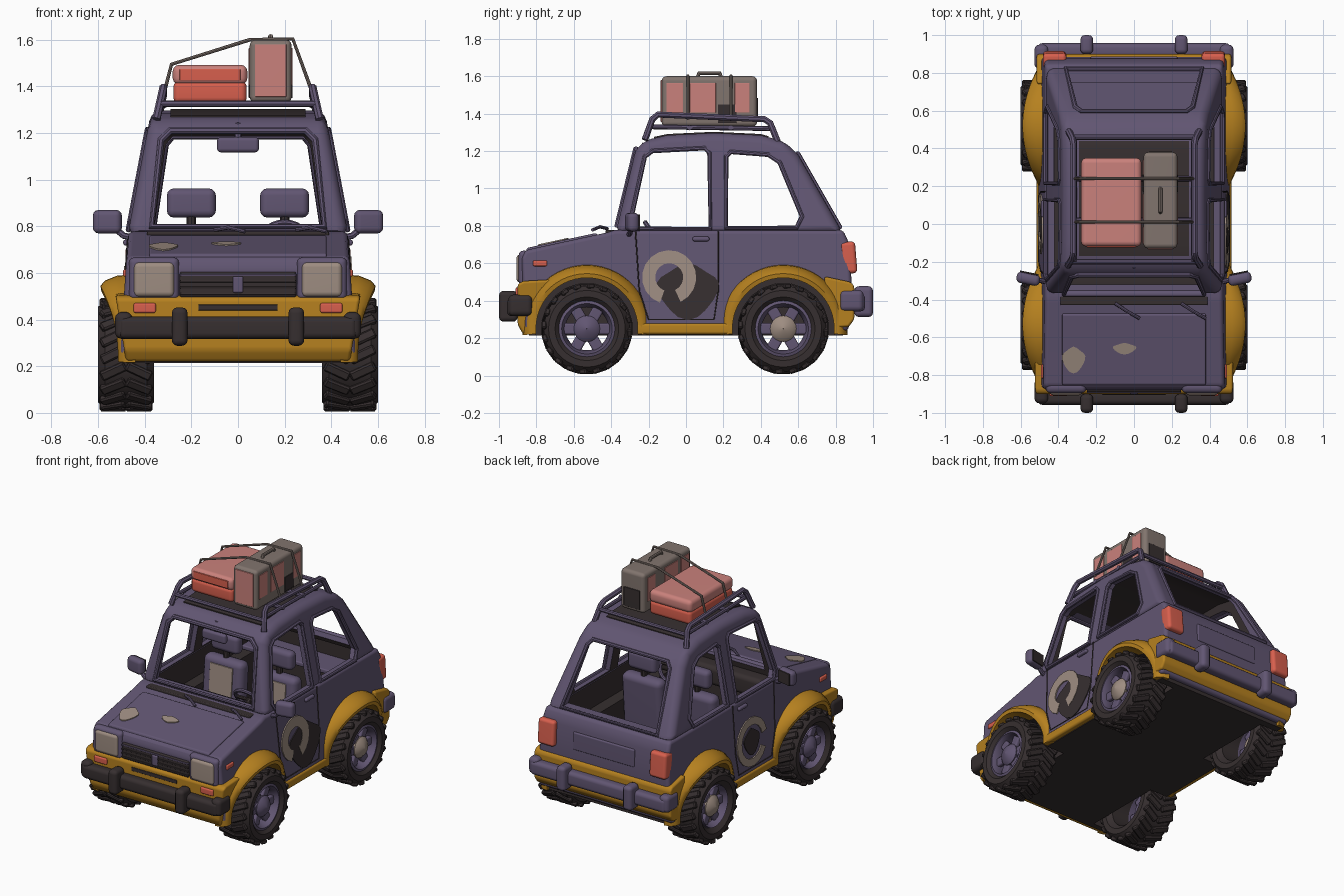
import bpy, bmesh, math
from math import cos, sin, pi, radians
from mathutils import Matrix, Vector

cube = bpy.data.objects.get("Cube")
if cube:
    bpy.data.objects.remove(cube)


def mat(name, *rgb):
    m = bpy.data.materials.new(name)
    m.use_nodes = True
    m.diffuse_color = (*rgb, 1)
    m.node_tree.nodes["Principled BSDF"].inputs["Base Color"].default_value = (*rgb, 1)
    return m


purple = mat("dusty purple", .12, .092, .168)
yellow = mat("mustard yellow", .47, .22, .014)
dark = mat("charcoal", .037, .028, .029)
tan = mat("worn tan", .34, .265, .22)
brown = mat("grey brown", .22, .175, .155)
pink = mat("faded pink", .59, .22, .2)
red = mat("lamp red", .68, .115, .075)


def smooth(o):
    bpy.ops.object.select_all(action='DESELECT')
    o.select_set(True)
    bpy.context.view_layer.objects.active = o
    bpy.ops.object.shade_smooth_by_angle(angle=radians(35))
    o.modifiers.new("normals", 'WEIGHTED_NORMAL').keep_sharp = True


def finish(name, bm, m, shade=True):
    bmesh.ops.recalc_face_normals(bm, faces=bm.faces)
    me = bpy.data.meshes.new(name)
    bm.to_mesh(me)
    bm.free()
    me.materials.append(m)
    me.materials.append(dark)
    o = bpy.data.objects.new(name, me)
    bpy.context.collection.objects.link(o)
    if shade:
        smooth(o)
    return o


def rounded(bm, amount, seg=3):
    edges = [e for e in bm.edges if len(e.link_faces) == 2 and e.calc_face_angle(0) > .5]
    bmesh.ops.bevel(bm, geom=edges, offset=amount, segments=seg, profile=.5, affect='EDGES', clamp_overlap=True)


def box(name, loc, size, m, bev=.02, rot=(0, 0, 0), shade=True):
    bm = bmesh.new()
    bmesh.ops.create_cube(bm, size=1, matrix=Matrix.Diagonal((*size, 1)))
    if bev:
        rounded(bm, bev)
    o = finish(name, bm, m, shade)
    o.location, o.rotation_euler = loc, rot
    return o


def bridge(name, a, b, m, bev=0, shade=True):
    """Solid between two matching loops of points."""
    bm = bmesh.new()
    va, vb = [bm.verts.new(p) for p in a], [bm.verts.new(p) for p in b]
    bm.faces.new(va)
    bm.faces.new(vb[::-1])
    for i in range(len(va)):
        j = (i + 1) % len(va)
        bm.faces.new((va[j], va[i], vb[i], vb[j]))
    bmesh.ops.recalc_face_normals(bm, faces=bm.faces)
    if bev:
        rounded(bm, bev)
    return finish(name, bm, m, shade)


def slab(name, prof, width, m, bev=0, shade=True):
    """Side profile (y, z) spread to a half width that depends on z."""
    return bridge(name, [(-width(z), y, z) for y, z in prof],
                  [(width(z), y, z) for y, z in prof], m, bev, shade)


def plate(name, pts, normal, m):
    n = Vector(normal)
    return bridge(name, [Vector(p) - n * .003 for p in pts], [Vector(p) + n * .006 for p in pts], m)


def lathe(name, prof, centre, m, start=0, sweep=2 * pi, steps=36, flare=lambda a: 1):
    """Closed profile (x, radius) turned about an axle along x."""
    bm = bmesh.new()
    full = sweep > 6.2
    rings = []
    for i in range(steps if full else steps + 1):
        a = start + sweep * i / steps
        rings.append([bm.verts.new((centre[0] + x * flare(a), centre[1] + r * cos(a), centre[2] + r * sin(a)))
                      for x, r in prof])
    for i in range(steps):
        p, q = rings[i], rings[(i + 1) % len(rings)]
        for k in range(len(prof)):
            l = (k + 1) % len(prof)
            bm.faces.new((p[k], p[l], q[l], q[k]))
    if not full:
        bm.faces.new(rings[0])
        bm.faces.new(rings[-1])
    return finish(name, bm, m)


def tube(name, pts, r, m, cyclic=False):
    cu = bpy.data.curves.new(name, 'CURVE')
    cu.dimensions, cu.bevel_depth, cu.bevel_resolution = '3D', r, 2
    cu.use_fill_caps = True
    sp = cu.splines.new('POLY')
    sp.points.add(len(pts) - 1)
    for p, c in zip(sp.points, pts):
        p.co = (*c, 1)
    sp.use_cyclic_u = cyclic
    cu.materials.append(m)
    o = bpy.data.objects.new(name, cu)
    bpy.context.collection.objects.link(o)
    bpy.ops.object.select_all(action='DESELECT')
    o.select_set(True)
    bpy.context.view_layer.objects.active = o
    bpy.ops.object.convert(target='MESH')
    smooth(bpy.context.object)


def cut(o, cutter, inside):
    for p in cutter.data.polygons:
        p.material_index = inside
    cutter.hide_render = True
    b = o.modifiers.new("cut", 'BOOLEAN')
    b.operation, b.solver, b.object = 'DIFFERENCE', 'EXACT', cutter
    bpy.context.view_layer.objects.active = o
    bpy.ops.object.modifier_apply(modifier="cut")


lower_w = lambda z: .507 - (z - .24) * .068
upper_w = lambda z: .47 - (z - .78) * .19
screen_y = lambda z: -.37 + (z - .79) * .244
tail_y = lambda z: .84 - (z - .76) * .571
hood_z = lambda y: .67 + (y + .86) * .216
AXLES = (-.53, .52)

# Lower body and cabin shells
body = slab("lower_body", [(-.86, .24), (-.88, .63), (-.86, .67), (-.42, .765), (-.38, .778),
                           (.84, .778), (.875, .7), (.885, .5), (.87, .24)], lower_w, purple, .03, False)
cabin = slab("cabin", [(-.377, .76), (-.27, 1.2), (-.23, 1.255), (-.1, 1.285), (.15, 1.297), (.4, 1.285),
                       (.53, 1.25), (.6, 1.18), (.84, .76)], upper_w, purple, .045, False)
# Yellow skirts and floor
skirts = [
    slab("front_apron", [(-.87, .22), (-.9, .27), (-.9, .49), (-.87, .505), (-.6, .52), (-.6, .22)],
         lambda z: .48 + (z - .22) * .16, yellow, .015, False),
    slab("rear_apron", [(.74, .25), (.74, .53), (.88, .5), (.9, .48), (.9, .3), (.87, .26)],
         lambda z: .515, yellow, .015, False),
    slab("sills", [(-.4, .22), (-.4, .28), (.4, .28), (.4, .22)], lambda z: .515, yellow, .015, False),
    box("floor", (0, 0, .23), (.96, 1.68, .03), dark, 0, shade=False)]

# Hollows, wheel wells and window openings
wells = bmesh.new()
for s in (1, -1):
    for y in AXLES:
        bmesh.ops.create_cone(wells, cap_ends=True, segments=36, radius1=.275, radius2=.275, depth=.34,
                              matrix=Matrix.Translation((s * .52, y, .25)) @ Matrix.Rotation(pi / 2, 4, 'Y'))
wells = finish("well_cutter", wells, dark, False)
footwell = box("footwell_cutter", (0, .2, .5), (.68, 1.06, .4), dark, 0, shade=False)
doorwell = box("doorwell_cutter", (0, .225, .75), (.84, 1.11, .28), dark, 0, shade=False)
hollow = slab("cabin_cutter", [(-.34, .7), (-.235, 1.2), (-.1, 1.235), (.4, 1.235), (.52, 1.215), (.57, 1.17),
                               (.79, .7)], lambda z: upper_w(z) - .045, dark, 0, False)
front_glass = [(-.27, .785), (-.295, .83), (-.22, 1.17), (-.18, 1.2), (.1, 1.215), (.125, 1.19), (.13, .785)]
rear_glass = [(.215, .79), (.215, 1.17), (.24, 1.195), (.44, 1.18), (.5, 1.14), (.62, .85), (.59, .79)]
screen = [(-.37, .8), (-.33, 1.17), (-.29, 1.21), (.29, 1.21), (.33, 1.17), (.37, .8)]
tailgate = [(-.36, .79), (-.31, 1.15), (-.28, 1.185), (.28, 1.185), (.31, 1.15), (.36, .79)]
openings = [slab("window_cutter", g, lambda z: .7, purple, 0, False) for g in (front_glass, rear_glass)]
openings += [bridge("screen_cutter", [(x, a, z) for x, z in g], [(x, b, z) for x, z in g], purple, 0, False)
             for g, a, b in ((screen, -.7, 0), (tailgate, .3, 1.1))]
for o in [body] + skirts:
    cut(o, wells, 1)
for c in (footwell, doorwell):
    cut(body, c, 1)
cut(cabin, hollow, 1)
for c in openings:
    cut(cabin, c, 0)
for c in [wells, footwell, doorwell, hollow] + openings:
    bpy.data.objects.remove(c)
for o in [body, cabin] + skirts:
    smooth(o)

# Window surrounds
tube("windscreen_frame", [(x, screen_y(z), z) for x, z in screen], .016, purple, True)
tube("rear_window_frame", [(x, tail_y(z), z) for x, z in tailgate], .014, purple, True)
for s in (1, -1):
    for g in (front_glass, rear_glass):
        tube("side_window_frame", [(s * upper_w(z), y, z) for y, z in g], .013, purple, True)
    # Door seam, handle, mirror
    tube("door_seam", [(s * lower_w(z), y, z) for y, z in
                       ((-.27, .77), (-.25, .45), (-.2, .3), (.15, .3), (.172, .45), (.172, .77))], .004, dark)
    box("door_handle", (s * .48, .08, .73), (.025, .09, .025), purple, .01)
    tube("mirror_arm", [(s * .45, -.31, .75), (s * .49, -.3, .76), (s * .55, -.29, .81)], .014, purple)
    box("mirror", (s * .56, -.29, .82), (.125, .06, .1), purple, .024, (0, 0, s * .2))
    box("mirror_face", (s * .554, -.26, .82), (.1, .008, .08), dark, .002, (0, 0, s * .2))
    # Lamps
    box("headlamp_surround", (s * .36, -.865, .575), (.215, .06, .185), purple, .025)
    box("headlamp", (s * .36, -.885, .572), (.175, .045, .15), tan, .022)
    box("front_indicator", (s * .4, -.9, .45), (.095, .022, .042), red, .008)
    box("side_marker", (s * lower_w(.6), -.78, .6), (.02, .075, .032), red, .008)
    box("tail_lamp", (s * .42, .87, .63), (.125, .08, .17), red, .02, (.08, 0, 0))
    # Seats
    box("seat_cushion", (s * .2, 0, .42), (.28, .34, .13), purple, .04)
    box("seat_back", (s * .2, .15, .61), (.3, .1, .38), purple, .04, (-.08, 0, 0))
    box("seat_patch", (s * .2, .099, .63), (.17, .008, .26), tan, .003, (-.08, 0, 0))
    box("headrest", (s * .2, .168, .9), (.21, .075, .125), purple, .03)
    tube("headrest_post", [(s * .2, .16, .76), (s * .2, .165, .86)], .02, dark)

# Dashboard, shelf, steering wheel, inside mirror
box("dashboard", (0, -.29, .7), (.8, .12, .13), dark, .03)
box("rear_shelf", (0, .69, .65), (.78, .2, .03), purple, .008)
tilt = Matrix.Rotation(radians(-55), 3, 'X')
hub = Vector((.2, -.16, .735))
tube("steering_wheel", [hub + tilt @ Vector((.1 * cos(i * pi / 12), .1 * sin(i * pi / 12), 0))
                        for i in range(24)], .013, purple, True)
tube("steering_column", [(.2, -.28, .66), hub], .016, dark)
tube("steering_spoke", [hub - Vector((.1, 0, 0)), hub + Vector((.1, 0, 0))], .012, dark)
box("inside_mirror", (0, -.25, 1.15), (.18, .035, .065), purple, .016)
tube("inside_mirror_stem", [(0, -.25, 1.15), (0, -.22, 1.24)], .015, purple)

# Grille, hood panel, wipers, number plate recess
box("grille", (0, -.875, .55), (.5, .03, .11), dark, .01)
for i in range(4):
    box("grille_slat", (0, -.888, .51 + i * .027), (.5, .015, .009), purple if i == 3 else dark, .003)
box("grille_block", (0, -.89, .55), (.045, .02, .07), purple, .008)
box("apron_slot", (0, -.9, .452), (.34, .008, .025), dark, .003)
slab("hood_panel", [(y, hood_z(y) + h) for y, h in ((-.86, -.02), (-.85, .01), (-.48, .01), (-.46, -.02))],
     lambda z: .38, purple, .008)
box("cowl_strip", (0, -.405, .768), (.78, .05, .02), dark, .006)
for x in (-.1, .25):
    tube("wiper", [(x, -.42, .785), (x + .06, -.46, .795), (x + .13, -.5, .778)], .009, purple)
box("tailgate_panel", (0, .878, .62), (.46, .02, .12), purple, .009)

# Bumpers
for d, m, h in ((-1, dark, .365), (1, purple, .39)):
    box("bumper", (0, d * .92, h), (1.02, .075, .095), m, .025)
    for s in (1, -1):
        box("bumper_end", (s * .49, d * .885, h + .01), (.075, .13, .115), m, .028)
        box("bumper_guard", (s * .25, d * .95, h + .005), (.068, .1, .165), m, .025)

# Wheels and arches
tyre = [(-.09, .14), (-.12, .17), (-.12, .205), (-.09, .23), (.09, .23), (.12, .205), (.12, .17), (.09, .14)]
for s in (1, -1):
    for y in AXLES:
        c = (s * .48, y, .25)
        lathe("wheel_arch", [(s * x, r) for x, r in
                             ((0, .345), (.08, .338), (.13, .318), (.15, .295), (.146, .272), (0, .272))],
              (s * .44, y, .25), yellow, -.1, pi + .2, 28, lambda a: .5 + .5 * max(0, sin(a)) ** 2)
        lathe("tyre", tyre, c, dark)
        lugs = bmesh.new()
        for k in range(20):
            for t in (1, -1):
                spot = Matrix.Rotation(k * pi / 10, 4, 'X') @ Matrix.Translation((t * .055, 0, .228))
                bmesh.ops.create_cube(lugs, size=1, matrix=Matrix.Translation(c) @ spot @ Matrix.Rotation(
                    t * s * .45, 4, 'Z') @ Matrix.Diagonal((.115, .042, .03, 1)))
        rounded(lugs, .007, 1)
        finish("tread", lugs, dark)
        lathe("rim", [(-.09, .15), (-.09, .135), (s * .06, .115), (s * .105, .135), (.1, .15)], c, purple)
        for k in range(6):
            a = k * pi / 3
            box("rim_spoke", (c[0] + s * .06, y + .09 * cos(a), .25 + .09 * sin(a)), (.03, .09, .06),
                purple, .01, (a, 0, 0))
        lathe("hub", [(s * x, r) for x, r in ((.02, .001), (.02, .06), (.08, .07), (.1, .05), (.112, .001))],
              c, tan if y > 0 else purple, steps=20)


# Worn paint patches
def blob(cx, cy, rx, ry, n=20):
    return [(cx + rx * cos(a) * (1 + .12 * sin(3 * a)), cy + ry * sin(a) * (1 + .1 * cos(4 * a)))
            for a in (i * 2 * pi / n for i in range(n))]


def arc(cx, cy, r1, r2, a, b, n=16):
    t = [radians(a + (b - a) * i / n) for i in range(n + 1)]
    return [(cx + r1 * cos(i), cy + r1 * sin(i)) for i in t] + [(cx + r2 * cos(i), cy + r2 * sin(i)) for i in t[::-1]]


for s, base, ring in ((1, blob(.01, .45, .16, .14), arc(-.09, .525, .145, .075, -65, 250)),
                      (-1, blob(0, .47, .08, .08), arc(0, .47, .16, .11, -150, 170))):
    plate("door_patch", [(s * lower_w(z), y, z) for y, z in base], (s, 0, 0), dark)
    plate("door_ring", [(s * (lower_w(z) + .002), y, z) for y, z in ring], (s, 0, 0), tan)
for shape in (blob(-.32, -.72, .06, .065), blob(-.05, -.66, .06, .028)):
    plate("hood_patch", [(x, y, hood_z(y) + .01) for x, y in shape], (0, 0, 1), tan)

# Roof panel and rack
slab("roof_panel", [(-.17, 1.25), (-.17, 1.276), (-.1, 1.291), (.15, 1.303), (.4, 1.291), (.44, 1.28), (.44, 1.25)],
     lambda z: .29, dark)
for s in (1, -1):
    tube("rack_rail", [(s * .35, -.22, 1.26), (s * .325, -.18, 1.37), (s * .32, -.15, 1.395), (s * .32, .42, 1.37),
                       (s * .325, .45, 1.35), (s * .345, .49, 1.25)], .018, purple)
    tube("rack_side_bar", [(s * .315, -.2, 1.33), (s * .315, .46, 1.32)], .013, purple)
for y in (-.2, .02, .24, .46):
    tube("rack_cross_bar", [(-.33, y, 1.325), (.33, y, 1.325)], .014, purple)

# Luggage
box("flat_case_base", (-.12, .115, 1.375), (.315, .465, .095), red, .025)
box("flat_case_lid", (-.12, .115, 1.45), (.32, .47, .085), pink, .028)
box("flat_case_front", (-.12, -.12, 1.45), (.26, .008, .05), red, .003)
box("tall_case", (.14, .125, 1.465), (.18, .51, .27), brown, .025)
box("tall_case_front", (.14, -.131, 1.468), (.135, .008, .225), pink, .003)
for s in (1, -1):
    for y, w in ((-.06, .09), (.09, .14), (.3, .08)):
        box("tall_case_panel", (.14 + s * .09, y, 1.485), (.008, w, .16), pink, .003)
    box("tall_case_stain", (.14 + s * .09, .22, 1.4), (.008, .1, .1), dark, .003)
box("tall_case_back", (.14, .381, 1.42), (.12, .008, .13), dark, .003)
tube("case_handle", [(.14, .06, 1.59), (.14, .07, 1.615), (.14, .18, 1.615), (.14, .19, 1.59)], .011, brown)
for y in (.01, .24):
    tube("strap", [(-.32, y, 1.36), (-.285, y, 1.495), (.05, y, 1.6), (.235, y, 1.604), (.32, y, 1.37)], .008, brown)
